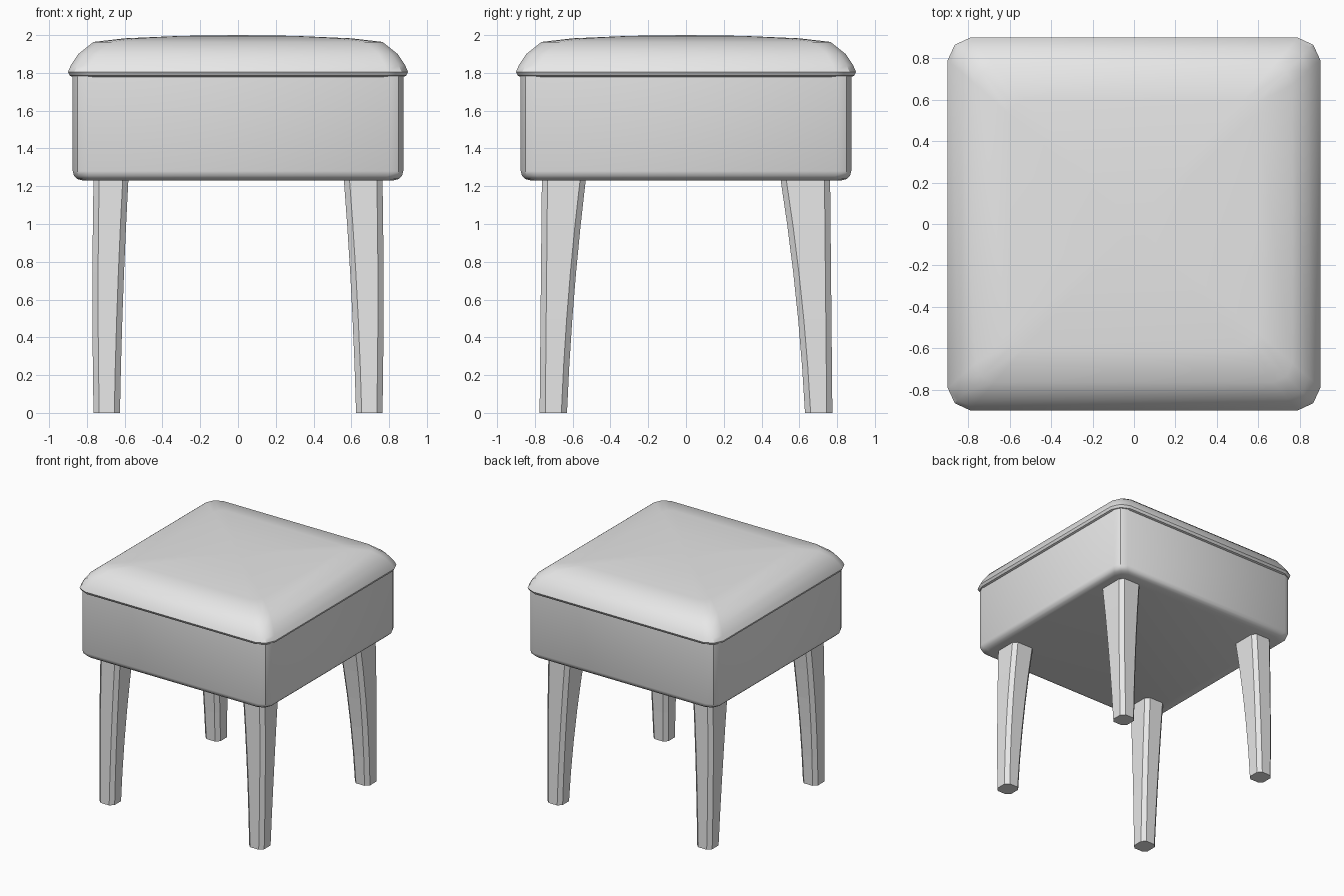
import bpy, bmesh, math

old = bpy.data.objects.get("Cube")
if old:
    bpy.data.objects.remove(old, do_unlink=True)

grey = bpy.data.materials.new("plain_grey")
grey.use_nodes = True
grey.diffuse_color = (0.8, 0.8, 0.8, 1)
grey.node_tree.nodes["Principled BSDF"].inputs["Base Color"].default_value = (0.8, 0.8, 0.8, 1)


def loft(name, rings, smooth_angle=None, peak=None):
    """Skin a stack of rings, capped at both ends or closed to a peak."""
    bm = bmesh.new()
    loops = [[bm.verts.new(p) for p in ring] for ring in rings]
    n = len(loops[0])
    for low, high in zip(loops, loops[1:]):
        for i in range(n):
            j = (i + 1) % n
            bm.faces.new((low[i], low[j], high[j], high[i]))
    bm.faces.new(loops[0][::-1])
    if peak:
        tip = bm.verts.new(peak)
        for i in range(n):
            bm.faces.new((loops[-1][i], loops[-1][(i + 1) % n], tip))
    else:
        bm.faces.new(loops[-1])
    bmesh.ops.recalc_face_normals(bm, faces=bm.faces)
    mesh = bpy.data.meshes.new(name)
    bm.to_mesh(mesh)
    bm.free()
    obj = bpy.data.objects.new(name, mesh)
    bpy.context.collection.objects.link(obj)
    mesh.materials.append(grey)
    if smooth_angle:
        bpy.ops.object.select_all(action='DESELECT')
        obj.select_set(True)
        bpy.context.view_layer.objects.active = obj
        bpy.ops.object.shade_smooth_by_angle(angle=math.radians(smooth_angle))
    return obj


def soft_square(half, z, cut, pull):
    """Square ring whose corners are each cut by two facets."""
    corner = [(half, half - cut), (half - pull, half - pull), (half - cut, half)]
    ring = []
    for _ in range(4):
        ring += [(x, y, z) for x, y in corner]
        corner = [(-y, x) for x, y in corner]
    return ring


# Box body with a softened bottom edge
body = [(0.82, 1.23), (0.85, 1.238), (0.868, 1.255), (0.875, 1.28), (0.875, 1.785)]
loft("seat_box", [soft_square(h, z, 0.075, 0.024) for h, z in body], 35)

# Padded cushion with an overhanging lip and a gentle crown
pad = [(0.865, 1.775), (0.89, 1.785), (0.9, 1.805), (0.885, 1.84), (0.845, 1.9),
       (0.765, 1.964), (0.6, 1.983), (0.3, 1.996)]
loft("cushion", [soft_square(h, z, 0.12 * h, 0.038 * h) for h, z in pad], 35, (0, 0, 2.0))


# Tapered legs: chamfered square section, inner faces curving outward as they drop
def leg(name, sx, sy, top_x, top_y):
    rings = []
    for step in range(6):
        t = step / 5
        flare = 0.5 * t + 0.5 * t * t
        bow = 0.006 * math.sin(math.pi * t)
        x0, x1 = 0.625 + (top_x - 0.625) * flare, 0.765 + bow
        y0, y1 = 0.63 + (top_y - 0.63) * flare, 0.775 - 0.012 * t
        c = 0.03
        section = [(x0 + c, y0), (x1 - c, y0), (x1, y0 + c), (x1, y1 - c),
                   (x1 - c, y1), (x0 + c, y1), (x0, y1 - c), (x0, y0 + c)]
        rings.append([(sx * x, sy * y, 1.24 * t) for x, y in section])
    loft(name, rings)


leg("front_right_leg", -1, -1, 0.58, 0.53)
leg("front_left_leg", 1, -1, 0.56, 0.53)
leg("back_right_leg", -1, 1, 0.58, 0.51)
leg("back_left_leg", 1, 1, 0.56, 0.5)
